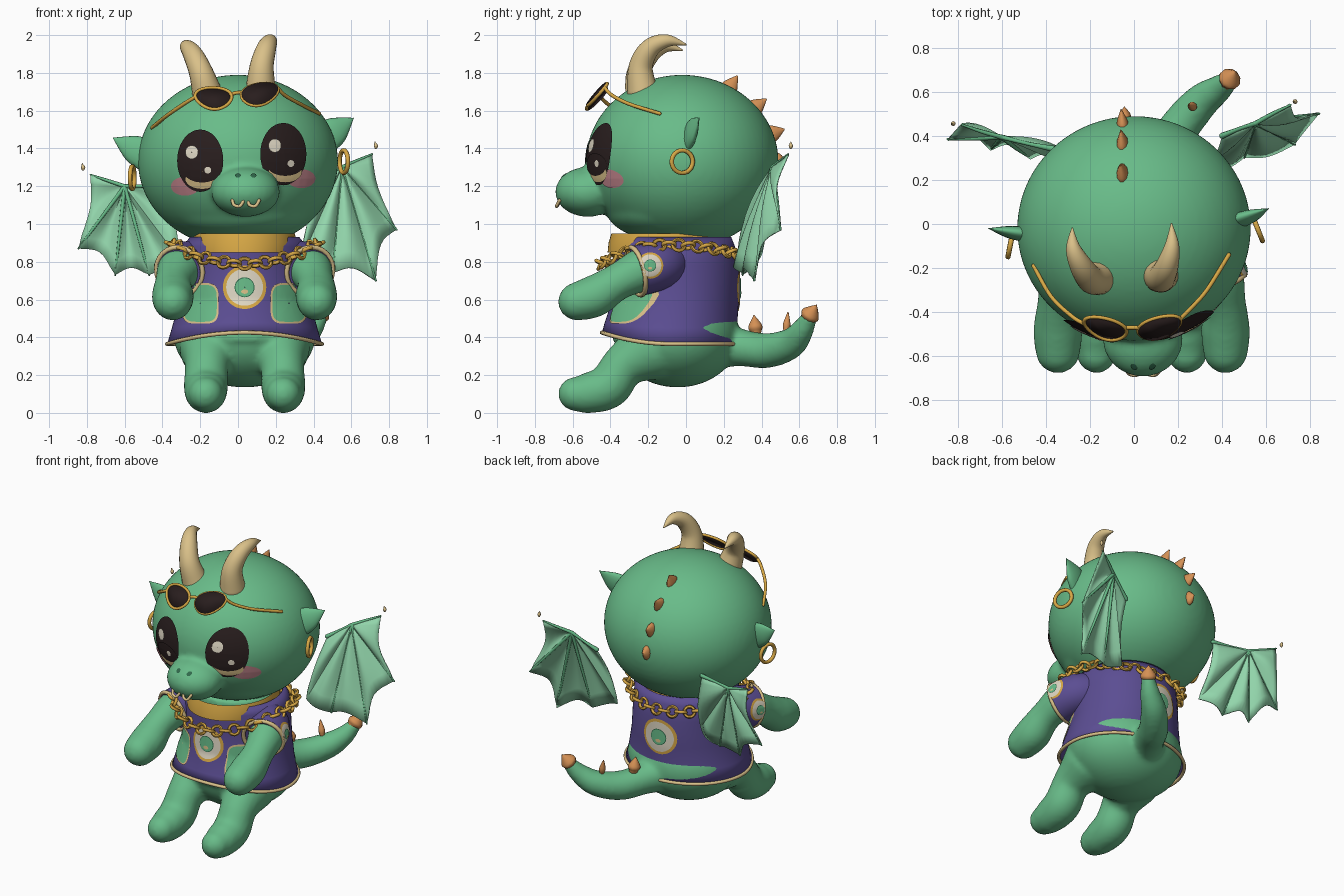
import bpy, bmesh, math
from math import sin, cos, pi, radians
from mathutils import Vector as V, Matrix
from mathutils.bvhtree import BVHTree

if "Cube" in bpy.data.objects:
    bpy.data.objects.remove(bpy.data.objects["Cube"])


def material(name, *rgb):
    m = bpy.data.materials.new(name)
    m.use_nodes = True
    m.diffuse_color = (*rgb, 1)
    m.node_tree.nodes["Principled BSDF"].inputs["Base Color"].default_value = (*rgb, 1)
    return m


GREEN = material("skin green", .14, .5, .25)
WING = material("pale wing green", .29, .67, .41)
PURPLE = material("purple cloth", .105, .075, .29)
GOLD = material("gold", .68, .39, .06)
TAN = material("horn tan", .7, .53, .25)
ORANGE = material("spike orange", .66, .28, .09)
DARK = material("near black", .022, .013, .013)
PINK = material("blush pink", .58, .25, .28)
CREAM = material("cream", .74, .68, .55)
DEEP = material("deep green", .03, .14, .07)
CX = .035  # middle of the torso


def finish(name, bm, mat, blend=False, thick=0):
    bmesh.ops.recalc_face_normals(bm, faces=bm.faces)
    me = bpy.data.meshes.new(name)
    bm.to_mesh(me)
    bm.free()
    me.materials.append(mat)
    me.shade_smooth()
    me.set_sharp_from_angle(angle=radians(60))
    ob = bpy.data.objects.new(name, me)
    bpy.context.collection.objects.link(ob)
    if blend:
        r = ob.modifiers.new("merge", "REMESH")
        r.mode, r.voxel_size, r.use_smooth_shade = "VOXEL", .016, True
        s = ob.modifiers.new("soften", "SMOOTH")
        s.factor, s.iterations = .5, 8
    if thick:
        ob.modifiers.new("thickness", "SOLIDIFY").thickness = thick
    return ob


def skin(bm, rings, closed=False, caps=True):
    rows = [[bm.verts.new(p) for p in ring] for ring in rings]
    n = len(rows[0])
    for a, b in zip(rows, rows[1:] + rows[:1] if closed else rows[1:]):
        for j in range(n):
            bm.faces.new((a[j], a[(j + 1) % n], b[(j + 1) % n], b[j]))
    if caps and not closed:
        bm.faces.new(rows[0])
        bm.faces.new(rows[-1])


def tube(bm, pts, rad, n=12, flat=1, closed=False, steps=6, rounded=True):
    # smooth swept tube with a changing radius
    rad = rad if isinstance(rad, (list, tuple)) else [rad] * len(pts)
    P = [V((*p, r)) for p, r in zip(pts, rad)]
    m, path = len(P), []
    get = (lambda i: P[i % m]) if closed else (lambda i: P[max(0, min(m - 1, i))])
    for i in range(m if closed else m - 1):
        a, b, c, d = (get(i + k) for k in (-1, 0, 1, 2))
        for k in range(steps):
            t = k / steps
            path.append((b * 2 + (c - a) * t + (a * 2 - b * 5 + c * 4 - d) * t * t
                         + (b * 3 - a - c * 3 + d) * t ** 3) / 2)
    if not closed:
        path.append(P[-1])
    q, k = [(p.xyz, max(p.w, .001)) for p in path], len(path)
    tan = []
    for i in range(k):
        lo, hi = (i - 1, (i + 1) % k) if closed else (max(i - 1, 0), min(i + 1, k - 1))
        tan.append((q[hi][0] - q[lo][0]).normalized())
    rows = [(c, r, t) for (c, r), t in zip(q, tan)]
    if rounded and not closed:
        def end(row, sign):
            c, r, t = row
            return [(c + t * sign * r * sin(a), r * cos(a), t) for a in (.4, .8, 1.2, 1.5)]
        rows = end(rows[0], -1)[::-1] + rows + end(rows[-1], 1)
    side = V((1, 0, 0)) if abs(rows[0][2].y) > .9 else V((0, 1, 0)).cross(rows[0][2])
    rings = []
    for c, r, t in rows:
        side = (side - t * side.dot(t)).normalized()
        up = t.cross(side) * flat
        rings.append([c + (side * cos(2 * pi * j / n) + up * sin(2 * pi * j / n)) * r for j in range(n)])
    skin(bm, rings, closed)


def hoop(bm, c, axis, R, r, n=8):
    u = V(axis).orthogonal().normalized()
    w = V(axis).normalized().cross(u)
    tube(bm, [V(c) + (u * cos(k * pi / 6) + w * sin(k * pi / 6)) * R for k in range(12)], r, n, closed=True, steps=2)


def ball(bm, c, size, seg=64):
    mat = Matrix.Translation(c) @ Matrix.Diagonal((*size, 1))
    bmesh.ops.create_uvsphere(bm, u_segments=seg, v_segments=seg // 2, radius=1, matrix=mat)


def lathe(bm, rings, n=64, lift=lambda a, i: 0, caps=True):
    # stacked ellipses: height, x radius, y radius, y middle
    ang = [2 * pi * j / n for j in range(n)]
    skin(bm, [[(CX + rx * cos(a), cy + ry * sin(a), z + lift(a, i)) for a in ang]
              for i, (z, rx, ry, cy) in enumerate(rings)], caps=caps)


def patch(name, tree, mat, c, d, ru, rv, off, power=1):
    # thin painted plate laid over a surface along direction d
    bm, c, d = bmesh.new(), V(c), V(d)
    u = V((0, 0, 1)).cross(d).normalized()
    base = tree.ray_cast(c - d * 2, d)[0] or c

    def spot(s, a):
        f = lambda x: math.copysign(abs(x) ** power, x)
        p = c + u * f(cos(a)) * ru * s + V((0, 0, 1)) * f(sin(a)) * rv * s
        hit = tree.ray_cast(p - d * 2, d)[0]
        return (hit or p + d * (base - c).dot(d)) - d * off
    skin(bm, [[spot(s / 6, 2 * pi * j / 36) for j in range(36)] for s in (.1, 1, 2, 3, 4, 5, 6)], caps=False)
    return finish(name, bm, mat)


def medallion(name, tree, c, d, r):
    for part, m, s, off in (("rim", GOLD, 1, .004), ("face", CREAM, .85, .007), ("ears", DEEP, .46, .009),
                            ("mark", GREEN, .42, .011)):
        patch(f"{name}_{part}", tree, m, c, d, r * s, r * s, off)
    patch(name + "_snout", tree, TAN, V(c) - V((0, 0, r * .2)), d, r * .16, r * .1, .013)


# body, limbs and tail merged into one soft skin
bm = bmesh.new()
ball(bm, (CX, -.045, .41), (.375, .33, .275))
lathe(bm, [(.38, .36, .32, -.07), (.5, .34, .31, -.07), (.8, .27, .26, -.07), (.95, .25, .25, -.07)])
for s in (-1, 1):
    tube(bm, [(CX + s * x, y, z) for x, y, z in
              ((.2, -.08, .79), (.33, -.2, .77), (.375, -.36, .695), (.38, -.48, .62), (.38, -.575, .59))],
         [.1, .12, .098, .112, .103], 20)
    tube(bm, [(CX + s * x, y, z) for x, y, z in
              ((.18, -.2, .33), (.2, -.33, .25), (.205, -.41, .14), (.205, -.52, .105), (.205, -.585, .1))],
         [.17, .118, .118, .108, .092], 20)
tube(bm, [(.04, .12, .37), (.12, .29, .345), (.2, .43, .33), (.3, .55, .365), (.38, .61, .43), (.43, .65, .5)],
     [.14, .1, .093, .082, .064, .045], 20)
finish("body", bm, GREEN, blend=True)

# head with jaw and snout merged, then ears
HEAD = V((0, -.02, 1.33))
bm, nose = bmesh.new(), bmesh.new()
ball(bm, HEAD, (.53, .51, .46))
head = BVHTree.FromBMesh(bm)
ball(bm, (.01, -.125, 1.08), (.38, .3, .165))
for b in (bm, nose):
    ball(b, (.04, -.52, 1.17), (.182, .172, .132))
snout = BVHTree.FromBMesh(nose)
nose.free()
finish("head", bm, GREEN, blend=True)
for side, root, tip, ring in (("right", (-.48, -.05, 1.36), (-.66, -.02, 1.455), (-.56, -.09, 1.245)),
                              ("left", (.46, .01, 1.455), (.61, .07, 1.56), (.56, -.02, 1.33))):
    a, b = V(root), V(tip)
    bm = bmesh.new()
    tube(bm, [a, a.lerp(b, .45), b], [.085, .07, .003], 16, flat=.4)
    finish(side + "_ear", bm, GREEN)
    bm = bmesh.new()
    hoop(bm, ring, (1, .4 if side == "left" else -.2, 0), .06, .012)
    finish(side + "_earring", bm, GOLD)

# face
FWD = (0, 1, 0)
for side, x, z, bx, bz in (("right", -.2, 1.335, -.28, 1.2), ("left", .24, 1.37, .335, 1.24)):
    patch(side + "_blush", head, PINK, (bx, 0, bz), FWD, .075, .05, .006)
    patch(side + "_eye", head, DARK, (x, 0, z), FWD, .122, .165, .011)
    patch(side + "_iris_glow", head, TAN, (x + .01, 0, z - .097), FWD, .088, .052, .014)
    patch(side + "_pupil", head, DARK, (x + .01, 0, z - .055), FWD, .098, .06, .018)
    patch(side + "_big_glint", head, CREAM, (x - .045, 0, z + .045), FWD, .034, .036, .02)
    patch(side + "_small_glint", head, CREAM, (x + .04, 0, z - .05), FWD, .018, .018, .022)
for side, x in (("right", 0), ("left", .082)):
    patch(side + "_nostril", snout, DEEP, (x, 0, 1.257), FWD, .015, .011, .006)
    bm = bmesh.new()
    tube(bm, [(x - .03, -.665, 1.125), (x - .02, -.68, 1.1), (x + .01, -.685, 1.095), (x + .03, -.67, 1.125)], .009, 8)
    finish(side + "_fang", bm, TAN)

# horns
for side, pts in (("right", ((-.16, -.24, 1.68), (-.195, -.25, 1.8), (-.24, -.19, 1.9), (-.275, -.11, 1.94), (-.28, -.02, 1.92))),
                  ("left", ((.12, -.23, 1.7), (.125, -.24, 1.83), (.15, -.19, 1.93), (.172, -.1, 1.97), (.17, .0, 1.95)))):
    bm = bmesh.new()
    tube(bm, pts, [.082, .064, .052, .034, .004], 20)
    finish(side + "_horn", bm, TAN)

# spikes along the head and tail
bm = bmesh.new()
for p, h in (((-.05, .215, 1.7), .1), ((-.05, .345, 1.6), .1), ((-.05, .435, 1.47), .09), ((-.04, .48, 1.33), .05)):
    p = V(p)
    d = ((p - HEAD).normalized() + V((0, .1, .1))).normalized()
    tube(bm, [p - d * .02, p + d * h * .3, p + d * h], [.022, .026, .003], 10, flat=1.8)
finish("head_spikes", bm, ORANGE)
bm = bmesh.new()
for p, tip, r in (((.14, .37, .43), (.13, .36, .515), .038), ((.27, .53, .44), (.25, .54, .53), .02),
                  ((.425, .645, .5), (.46, .69, .57), .05)):
    p, tip = V(p), V(tip)
    tube(bm, [p, p.lerp(tip, .35), tip], [r * .8, r, .004], 10)
finish("tail_spikes", bm, ORANGE)

# sunglasses pushed up on the head
gold, lens = bmesh.new(), bmesh.new()
for s, c in ((-1, V((-.13, -.475, 1.665))), (1, V((.115, -.47, 1.685)))):
    u, w = V((1, .15 * s, .06)), V((0, .64, .77))
    pts = [c + u * cos(a) * (.095 + .02 * sin(a)) + w * (.074 * sin(a) + .012 * s * cos(a))
           for a in (k * pi / 10 for k in range(20))]
    tube(gold, pts, .009, 8, closed=True, steps=2)
    lens.faces.new([lens.verts.new(p) for p in pts])
for pts in (((-.04, -.47, 1.685), (-.007, -.47, 1.695), (.025, -.47, 1.695)),
            ((-.23, -.45, 1.67), (-.28, -.42, 1.64), (-.375, -.33, 1.575), (-.455, -.19, 1.51)),
            ((.21, -.43, 1.72), (.25, -.39, 1.68), (.33, -.3, 1.635), (.43, -.14, 1.585))):
    tube(gold, pts, .01, 8)
finish("sunglasses_frame", gold, GOLD)
finish("sunglasses_lenses", lens, DARK, thick=.01)

# tunic with a raised front hem
hem = lambda a, i: (.06, .03, 0, 0, 0, 0)[i] * max(0, -sin(a)) ** 2
bm = bmesh.new()
lathe(bm, [(.365, .41, .365, -.08), (.45, .385, .35, -.08), (.6, .345, .335, -.055), (.78, .33, .33, -.05),
           (.88, .33, .32, -.06), (.93, .29, .31, -.07)], lift=hem, caps=False)
tunic = BVHTree.FromBMesh(bm)
finish("tunic", bm, PURPLE, thick=.006)
bm = bmesh.new()
tube(bm, [(CX + .41 * cos(a), -.08 + .365 * sin(a), .365 + hem(a, 0)) for a in (k * pi / 24 for k in range(48))],
     .011, 8, closed=True, steps=2)
finish("hem_trim", bm, TAN)
bm = bmesh.new()
lathe(bm, [(.85, .275, .315, -.1), (.9, .28, .31, -.1), (.95, .265, .295, -.1)], caps=False)
finish("collar", bm, GOLD)
for s, side in ((-1, "right"), (1, "left")):
    bm = bmesh.new()
    end, before = V((CX + s * .345, -.265, .75)), V((CX + s * .3, -.14, .78))
    tube(bm, [(CX + s * .17, -.06, .8), before, end], [.11, .13, .135], 28, rounded=False)
    sleeve = BVHTree.FromBMesh(bm)
    finish(side + "_sleeve", bm, PURPLE)
    bm = bmesh.new()
    hoop(bm, end, end - before, .13, .013)
    finish(side + "_sleeve_trim", bm, TAN)
    medallion(side + "_sleeve_badge", sleeve, (CX, -.19, .78), (-s, 0, 0), .07)
    patch(side + "_cutout_trim", tunic, TAN, (CX + s * .235, 0, .58), FWD, .098, .108, .008, .5)
    patch(side + "_cutout", tunic, GREEN, (CX + s * .235, 0, .58), FWD, .088, .098, .012, .5)
medallion("chest_badge", tunic, (CX, 0, .665), FWD, .115)
medallion("back_badge", tunic, (.01, 0, .66), (0, -1, 0), .12)

# chain of interlocked links
bm = bmesh.new()
LINKS = 44
for k in range(LINKS):
    a = 2 * pi * k / LINKS
    z = .89 - (.1 if sin(a) < 0 else .05) * sin(a) ** 2
    out = V((cos(a), sin(a), .5))
    axis = out if k % 2 else out.cross(V((-sin(a), cos(a), 0)))
    hoop(bm, (CX + .39 * cos(a), -.09 + .36 * sin(a), z), axis, .032, .0105, 6)
finish("neck_chain", bm, GOLD)

# wings: membrane fanned from the wrist, with finger bones on one side
for side, puff, wrist, tips, claw in (
        ("right", .045, (-.6, .4, 1.2), ((-.78, .45, 1.26), (-.845, .385, .87), (-.65, .34, .73), (-.47, .3, .73),
                                        (-.3, .27, .8), (-.36, .34, 1.2)), (-.82, .455, 1.3)),
        ("left", -.04, (.55, .45, 1.3), ((.71, .54, 1.37), (.84, .5, .97), (.73, .36, .7), (.5, .3, .74),
                                        (.33, .27, .8), (.4, .4, 1.2)), (.73, .555, 1.415))):
    w, tips = V(wrist), [V(t) for t in tips]
    mem, bones = bmesh.new(), bmesh.new()
    for i, (a, b) in enumerate(zip(tips, tips[1:])):
        grid = []
        for k in range(9):
            dip = sin(pi * k / 8)
            e = a.lerp(b, k / 8)
            e = e.lerp(w, (.14, .12, .08, 0, 0)[i] * dip)
            grid.append([mem.verts.new(w.lerp(e, .02 + .98 * j / 6) + V((0, puff * dip * sin(pi * j / 9), 0)))
                         for j in range(7)])
        for p, q in zip(grid, grid[1:]):
            for j in range(6):
                mem.faces.new((p[j], p[j + 1], q[j + 1], q[j]))
    for i, t in enumerate(tips):
        if i != 4:
            back = V((0, math.copysign(.006, -puff), 0))
            tube(bones, [w + back, w.lerp(t, .5) + back, t], [.011, .009, .014 if i == 5 else .005], 8)
    bmesh.ops.remove_doubles(mem, verts=mem.verts, dist=.0005)
    finish(side + "_wing_membrane", mem, WING, thick=.008)
    finish(side + "_wing_bones", bones, GREEN)
    bm = bmesh.new()
    c = V(claw)
    tube(bm, [c - V((0, 0, .01)), c, c + V((-.005, 0, .02))], [.008, .011, .002], 8)
    finish(side + "_wing_claw", bm, TAN)
